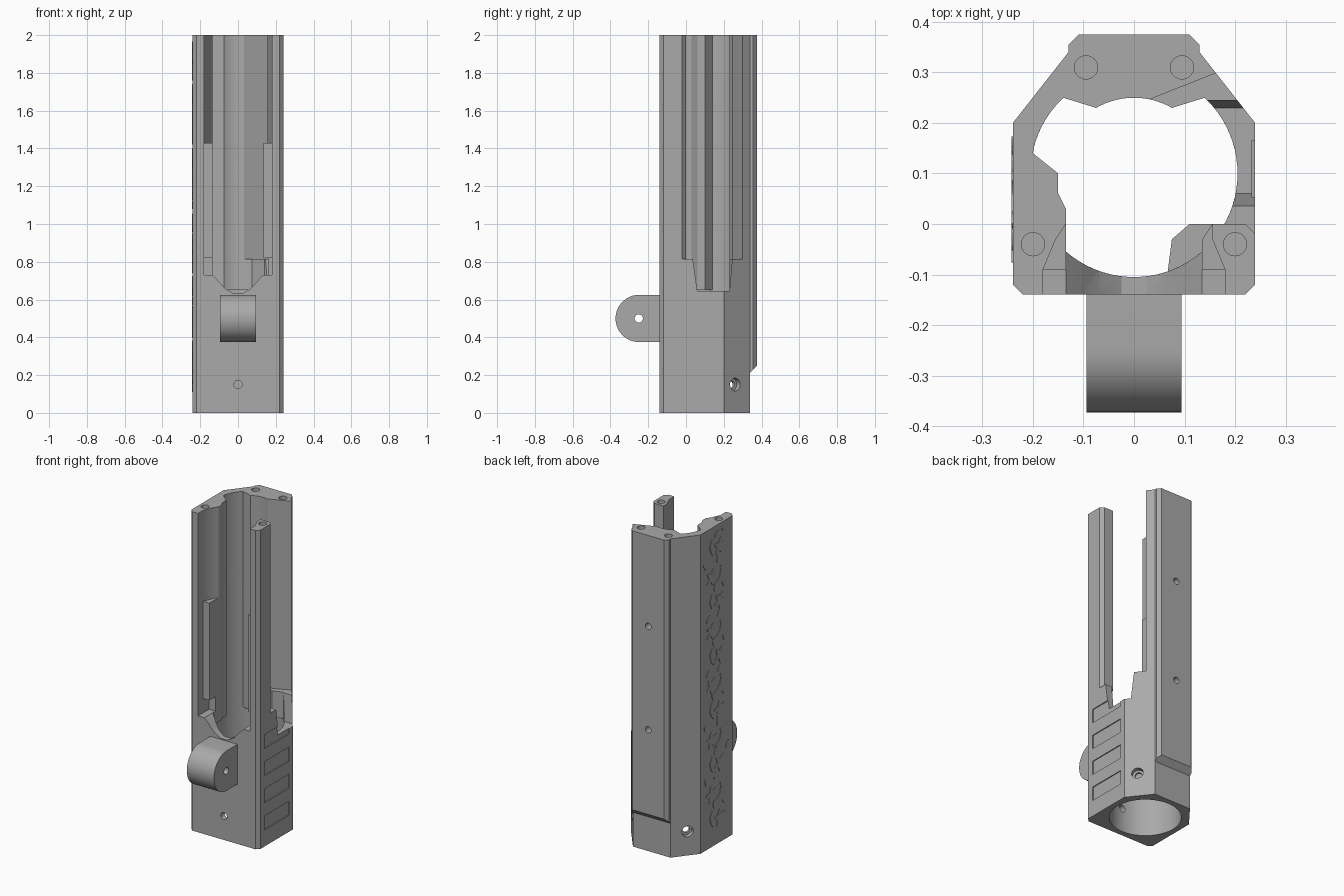
import bpy, bmesh, math, random
from mathutils import Vector

if "Cube" in bpy.data.objects:
    bpy.data.objects.remove(bpy.data.objects["Cube"])

grey = bpy.data.materials.new("plain_grey")
grey.use_nodes = True
tone = (0.4, 0.4, 0.4, 1)
grey.diffuse_color = tone
grey.node_tree.nodes["Principled BSDF"].inputs["Base Color"].default_value = tone
AXES = {"x": (1, 2, 0), "y": (0, 2, 1), "z": (0, 1, 2)}


def prism(name, outline, axis, lo, hi):
    """Extrude a flat outline along one axis."""
    a, b, c = AXES[axis]
    bm = bmesh.new()
    rings = []
    for level in (lo, hi):
        ring = []
        for u, v in outline:
            p = Vector()
            p[a], p[b], p[c] = u, v, level
            ring.append(bm.verts.new(p))
        rings.append(ring)
        bm.faces.new(ring)
    n = len(outline)
    for i in range(n):
        j = (i + 1) % n
        bm.faces.new((rings[0][i], rings[0][j], rings[1][j], rings[1][i]))
    bmesh.ops.recalc_face_normals(bm, faces=bm.faces)
    mesh = bpy.data.meshes.new(name)
    bm.to_mesh(mesh)
    bm.free()
    mesh.materials.append(grey)
    ob = bpy.data.objects.new(name, mesh)
    bpy.context.collection.objects.link(ob)
    return ob


def arc(cx, cy, r, start, end, steps=24):
    return [(cx + r * math.cos(math.radians(start + (end - start) * i / steps)),
             cy + r * math.sin(math.radians(start + (end - start) * i / steps)))
            for i in range(steps + 1)]


def circle(cx, cy, r, steps=32):
    return arc(cx, cy, r, 0, 360, steps)[:-1]


def activate(ob):
    bpy.ops.object.select_all(action="DESELECT")
    ob.select_set(True)
    bpy.context.view_layer.objects.active = ob


def combine(ob, tool, operation="DIFFERENCE"):
    activate(ob)
    mod = ob.modifiers.new("cut", "BOOLEAN")
    mod.operation, mod.object, mod.solver = operation, tool, "EXACT"
    bpy.ops.object.modifier_apply(modifier=mod.name)
    bpy.data.objects.remove(tool)


def cut(ob, outline, axis, lo, hi):
    combine(ob, prism("cutter", outline, axis, lo, hi))


def mirrored(half):
    return half + [(-x, y) for x, y in reversed(half)]


# Octagonal body with a raised back rib that stops above the foot
body = prism("body", mirrored([(0.22, -0.14), (0.24, -0.12), (0.24, 0.2), (0.13, 0.34),
                               (0.13, 0.355), (0.11, 0.375)]), "z", 0, 2)
cut(body, [(0.34, -0.1), (0.34, 0.215), (0.5, 0.375), (0.5, -0.1)], "x", -0.5, 0.5)

# Round bore through the foot
cut(body, circle(0, 0.1, 0.205, 80), "z", -0.1, 0.65)

# Upper channel sections
left_wall = [(-0.135, 0.03), (-0.15, 0.06), (-0.15, 0.1), (-0.2, 0.14)] + arc(0, 0.1, 0.205, 165, 133, 10)
back_wall = left_wall + arc(0, 0.1, 0.15, 120, 78, 12)
open_side = [(0.165, 0.3), (0.4, 0.395), (0.4, -0.18), (0.22, 0), (0.155, 0)]
closed_side = arc(0, 0.1, 0.15, 76, 60, 6) + arc(0, 0.1, 0.205, 47, -49, 30)
lower = left_wall + arc(0, 0.1, 0.15, 120, 78, 12) + closed_side + arc(0, 0.1, 0.205, -52, -131, 24)
middle = ([(-0.18, -0.2), (-0.18, -0.09), (-0.135, -0.09)] + back_wall + open_side
          + [(0.135, -0.03), (0.135, -0.09), (0.18, -0.09), (0.18, -0.2)])
upper = ([(-0.18, -0.2), (-0.18, -0.09), (-0.155, -0.03), (-0.135, 0)] + back_wall + open_side
         + [(0.155, -0.03), (0.18, -0.09), (0.18, -0.2)])
cut(body, lower, "z", 0.64, 0.83)
cut(body, middle, "z", 0.815, 1.435)
cut(body, upper, "z", 1.43, 2.1)

# Scooped front lip and tapered side window
cut(body, mirrored([(0.025, 0.632), (0.07, 0.66), (0.105, 0.7), (0.135, 0.73),
                    (0.18, 0.73), (0.18, 0.82)]), "y", -0.2, -0.03)
cut(body, [(0.035, 0.82), (0.06, 0.645), (0.23, 0.645), (0.245, 0.82)], "x", 0.13, 0.4)

# Screw holes in the top, front, back and both rear chamfers
for s in (-1, 1):
    cut(body, circle(s * 0.095, 0.31, 0.023), "z", 1.9, 2.1)
    cut(body, circle(s * 0.2, -0.04, 0.023), "z", 1.9, 2.1)
    for r, depth in ((0.034, 0.03), (0.02, 0.09)):
        normal = Vector((s * 0.14, 0.11, 0)).normalized()
        hole = prism("cutter", circle(0, 0, r), "z", -depth, 0.05)
        hole.rotation_euler = normal.to_track_quat("Z", "Y").to_euler()
        hole.location = (s * 0.193, 0.26, 0.15)
        bpy.context.view_layer.update()
        combine(body, hole)
cut(body, circle(0, 0.15, 0.022), "y", -0.2, -0.05)
for z in (0.78, 1.43):
    cut(body, circle(0, z, 0.02), "y", 0.3, 0.5)

# Shallow grip pockets
for i in range(4):
    z = 0.103 + i * 0.17
    cut(body, [(-0.08, z), (0.165, z), (0.165, z + 0.088), (-0.08, z + 0.088)], "x", 0.234, 0.3)

# Inner guide block beside the bore
guide = prism("inner_guide", [(0.066, -0.1), (0.075, -0.03), (0.11, 0), (0.19, 0),
                              (0.2, -0.1)], "z", 0.45, 0.635)

# Rounded front lug with a cross hole
lug = prism("front_lug", [(-0.13, 0.375)] + arc(-0.248, 0.5, 0.125, 270, 90, 32) + [(-0.13, 0.625)],
            "x", -0.094, 0.094)
cut(lug, circle(-0.25, 0.5, 0.022), "x", -0.2, 0.2)

for ob in (body, lug):
    activate(ob)
    bpy.ops.object.shade_smooth_by_angle(angle=math.radians(25))

# Floral relief on the side: blossoms, leaves and curling stems
random.seed(4)


def petal(name, y, z, length, width, turn):
    pts = []
    for u, v in circle(0, 0, 1, 10):
        a, b = (u + 1) * length / 2, v * width * (1 - 0.4 * u)
        pts.append((y + a * math.cos(turn) - b * math.sin(turn),
                    z + a * math.sin(turn) + b * math.cos(turn)))
    return prism(name, pts, "x", -0.243, -0.238)


for i in range(11):
    z = 0.16 + i * 0.17
    y = 0.04 + (0.05 if i % 2 else -0.03)
    spin = random.uniform(0, 1)
    for k in range(5):
        petal("blossom_petal", y, z, 0.055, 0.014, spin + k * math.tau / 5)
    for k in range(2):
        petal("leaf", y - 0.06 + 0.11 * k, z + 0.07, 0.05, 0.009, random.uniform(0.5, 2.5))
    side = -1 if i % 2 else 1
    outer = arc(y + side * 0.02, z + 0.02, 0.075, 100 - side * 60, 100 - side * 170, 12)
    inner = arc(y + side * 0.02, z + 0.02, 0.068, 100 - side * 170, 100 - side * 60, 12)
    prism("stem", outer + inner, "x", -0.243, -0.238)
